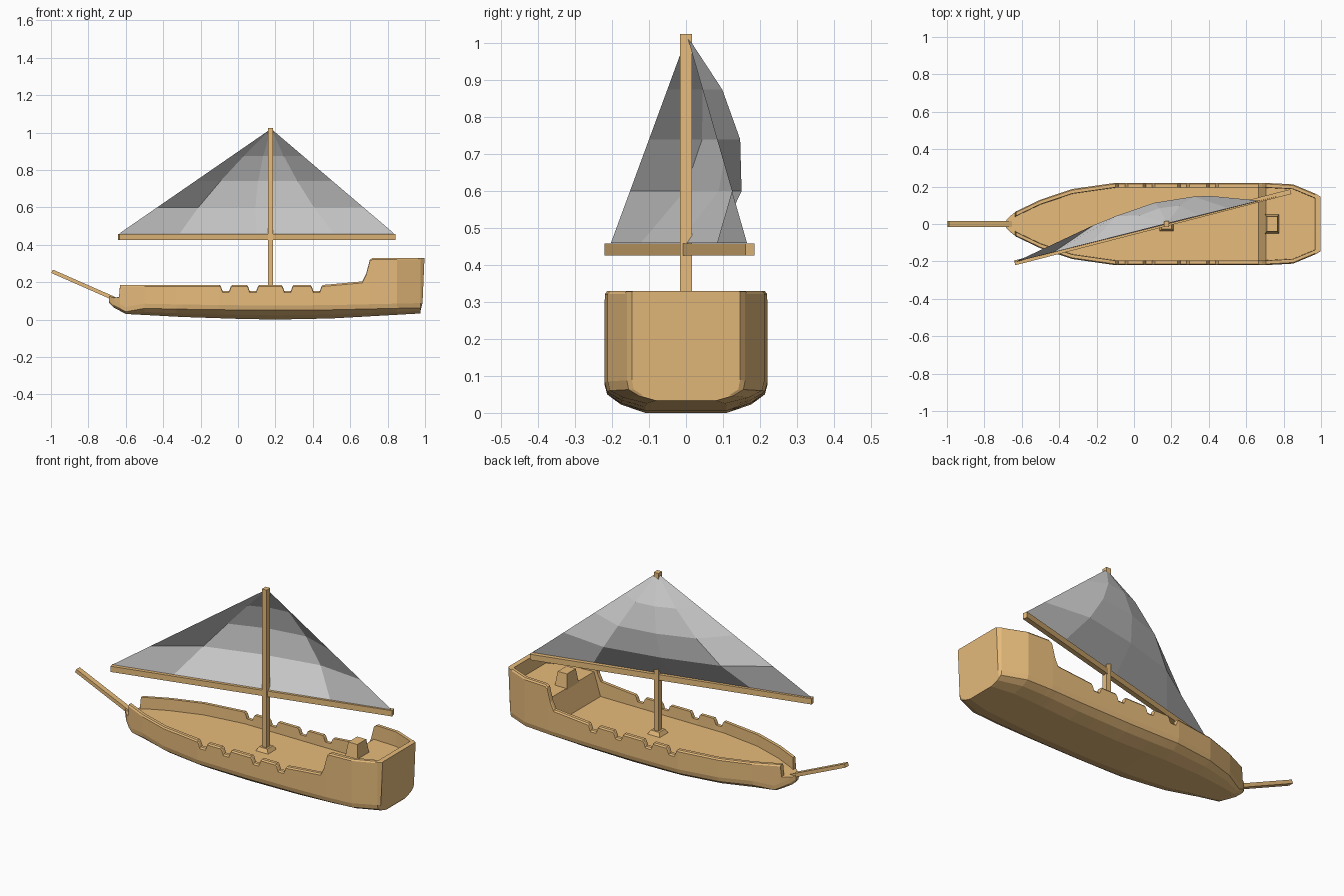
import bpy, bmesh
from mathutils import Vector, Matrix
from math import atan2

if "Cube" in bpy.data.objects:
    bpy.data.objects.remove(bpy.data.objects["Cube"])

wood = bpy.data.materials.new("wood")
wood.diffuse_color = (0.8, 0.5, 0.2, 1)
wood.use_nodes = True
wood.node_tree.nodes["Principled BSDF"].inputs["Base Color"].default_value = wood.diffuse_color


def make(name, bm, mat=wood, recalc=True):
    if recalc:
        bmesh.ops.recalc_face_normals(bm, faces=bm.faces)
    me = bpy.data.meshes.new(name)
    bm.to_mesh(me)
    bm.free()
    ob = bpy.data.objects.new(name, me)
    bpy.context.collection.objects.link(ob)
    if mat:
        me.materials.append(mat)
    return ob


def beam(name, a, b, w, h):
    """Square bar running from a to b."""
    a, b = Vector(a), Vector(b)
    d = (b - a).normalized()
    up = Vector((0, 0, 1)) if abs(d.z) < 0.9 else Vector((1, 0, 0))
    side = d.cross(up).normalized()
    up = side.cross(d)
    rot = Matrix((d, side, up)).transposed().to_4x4()
    bm = bmesh.new()
    size = Matrix.Diagonal(((b - a).length, w, h, 1))
    bmesh.ops.create_cube(bm, size=1, matrix=Matrix.Translation((a + b) / 2) @ rot @ size)
    return make(name, bm)


def block(name, loc, base, taper, height):
    """Tapered box standing on loc."""
    bm = bmesh.new()
    bmesh.ops.create_cube(bm, size=1)
    for v in bm.verts:
        k = taper if v.co.z > 0 else 1
        v.co = Vector(loc) + Vector((v.co.x * base[0] * k, v.co.y * base[1] * k,
                                     (v.co.z + 0.5) * height))
    return make(name, bm)


def interp(table, x):
    for (x0, y0), (x1, y1) in zip(table, table[1:]):
        if x <= x1:
            t = max(0, (x - x0) / (x1 - x0))
            return y0 + (y1 - y0) * t
    return table[-1][1]


# Hull curves along x: half width, keel height, rail height, deck height
width = [(-.69, .012), (-.665, .04), (-.63, .068), (-.5, .13), (-.33, .187), (-.1, .22),
         (.7, .22), (.85, .212), (.975, .16), (.997, .146)]
keel = [(-.69, .09), (-.665, .065), (-.6, .03), (-.3, .014), (0, .004), (.2, 0), (.5, .006), (.997, .034)]
deck = [(-.69, .117), (-.6, .122), (.665, .122), (.705, .25), (.965, .25), (.968, .33), (.997, .33)]
rail = [(-.69, .117), (-.636, .12), (-.631, .185)]
for c in (-.065, .08, .265, .42):       # gun port notches
    rail += [(c - .033, .185), (c - .027, .178), (c - .017, .152),
             (c + .017, .152), (c + .027, .178), (c + .033, .185)]
rail += [(.665, .204), (.685, .245), (.705, .32), (.72, .33), (.997, .33)]

# Hull lofted through its stations, with bulwarks and raised stern deck
bm = bmesh.new()
rings = []
for x in sorted({p[0] for t in (width, keel, rail, deck) for p in t}):
    w, k, r, d = (interp(t, x) for t in (width, keel, rail, deck))
    inner = max(w - .026, w * .6)
    chine = k + (.05 - .6 * k if x > -.6 else .012)
    half = [(w * .5, k), (w * .8, k + (chine - k) * .45), (w * .97, chine),
            (w, chine + .025), (w, r - .008 if r > d + .01 else r - .002),
            (w - .006, r), (inner + .002, r), (inner, d)]
    pts = half + [(-y, z) for y, z in reversed(half)]
    stern = max(0, (x - .975) / .022)
    rings.append([bm.verts.new((x - stern * max(0, .13 - z) * .25, y, z)) for y, z in pts])
for a, b in zip(rings, rings[1:]):
    for i in range(len(a)):
        j = (i + 1) % len(a)
        bm.faces.new((a[i], a[j], b[j], b[i]))
bm.faces.new(rings[0])
bm.faces.new(rings[-1])
make("hull", bm)

# Stern deck chest, mast, yard and bowsprit
block("deck_chest", (.738, 0, .245), (.075, .105), .75, .08)
block("mast_foot", (.174, 0, .118), (.08, .08), .65, .025)
beam("mast", (.174, 0, .11), (.174, 0, 1.025), .032, .028)
beam("yard", (-.638, -.208, .442), (.838, .173, .442), .026, .032)
beam("bowsprit", (-.63, 0, .098), (-.994, 0, .258), .03, .02)

# Billowed triangular sail
bm = bmesh.new()
left, right, apex = Vector((-.635, -.203, .46)), Vector((.835, .165, .46)), Vector((.177, .003, 1.02))
normal = Vector((-.25, .97, 0))
rows = []
for t, belly in ((0, 0), (.25, .105), (.5, .125), (.74, .09)):
    a, b = left.lerp(apex, t), right.lerp(apex, t)
    rows.append([bm.verts.new(a.lerp(b, s) + normal * belly * k)
                 for s, k in ((0, 0), (.22, .85), (.5, 1), (.78, .85), (1, 0))])
tip = bm.verts.new(apex)
for a, b in zip(rows, rows[1:]):
    for i in range(4):
        bm.faces.new((a[i], a[i + 1], b[i + 1], b[i]))
for i in range(4):
    bm.faces.new((rows[-1][i], rows[-1][i + 1], tip))
make("sail", bm, None, False)
